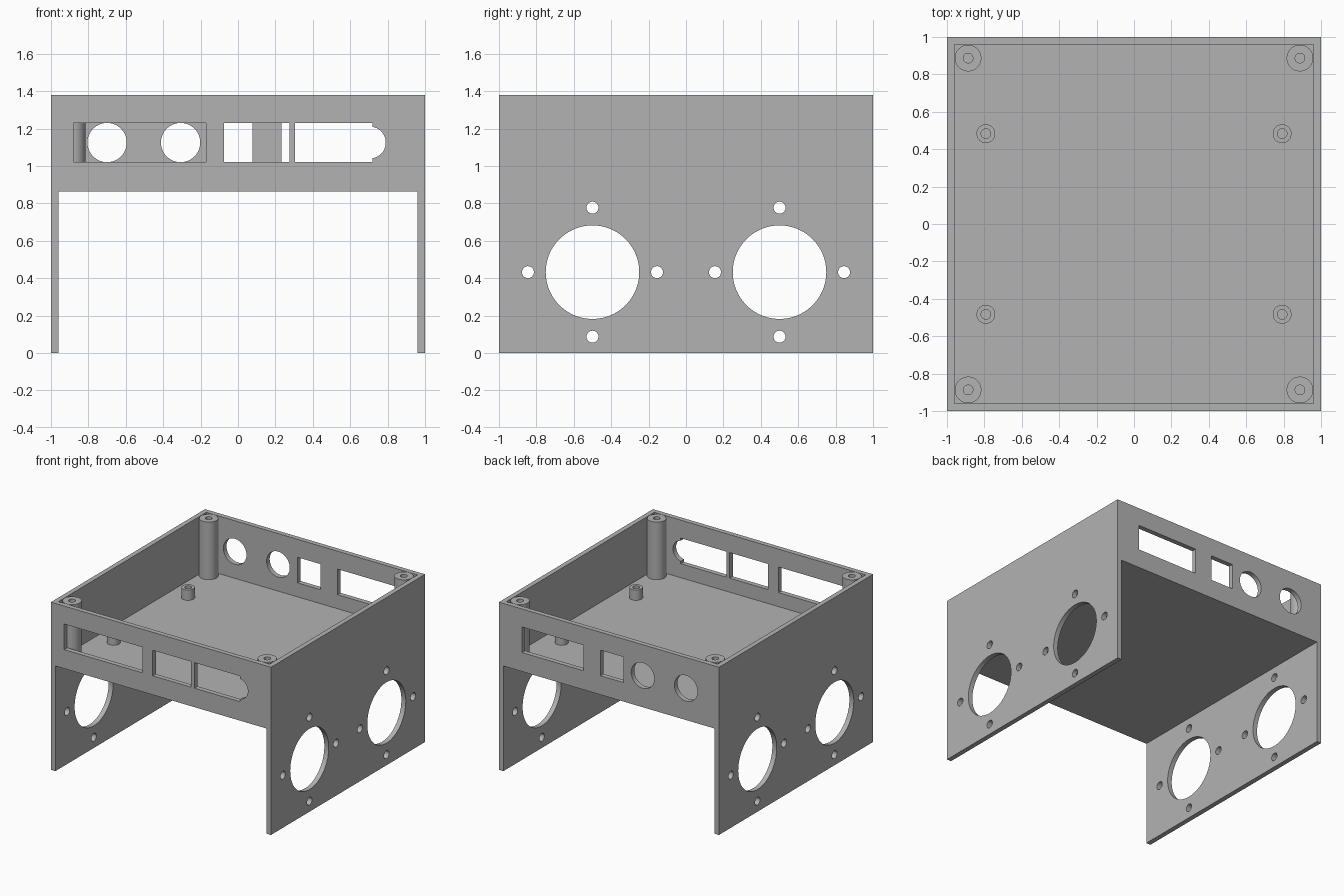
import bpy
from math import pi, radians, cos, sin

cube = bpy.data.objects.get("Cube")
if cube:
    bpy.data.objects.remove(cube, do_unlink=True)

GREY = (0.45, 0.45, 0.45, 1)
mat = bpy.data.materials.new("plain grey")
mat.use_nodes = True
mat.diffuse_color = GREY
mat.node_tree.nodes["Principled BSDF"].inputs["Base Color"].default_value = GREY

H, WALL = 1.378, 0.04
INNER = 1 - WALL
DECK_LOW, DECK_TOP = 0.864, 0.905
SLOT_LOW, SLOT_TOP = 1.02, 1.23
SLOT_MID = (SLOT_LOW + SLOT_TOP) / 2


def box(name, x0, x1, y0, y1, z0, z1):
    bpy.ops.mesh.primitive_cube_add(
        size=1, location=((x0 + x1) / 2, (y0 + y1) / 2, (z0 + z1) / 2))
    ob = bpy.context.object
    ob.name = name
    ob.scale = (x1 - x0, y1 - y0, z1 - z0)
    bpy.ops.object.transform_apply(location=False, rotation=False, scale=True)
    return ob


def rod(name, radius, length, center, axis="Z", sides=64):
    turn = {"X": (0, pi / 2, 0), "Y": (pi / 2, 0, 0), "Z": (0, 0, 0)}[axis]
    bpy.ops.mesh.primitive_cylinder_add(
        vertices=sides, radius=radius, depth=length, location=center, rotation=turn)
    bpy.context.object.name = name
    return bpy.context.object


def cut(target, cutter):
    cutter.hide_render = True
    mod = target.modifiers.new("cut", "BOOLEAN")
    mod.operation = "DIFFERENCE"
    mod.solver = "EXACT"
    mod.object = cutter
    bpy.ops.object.select_all(action="DESELECT")
    bpy.context.view_layer.objects.active = target
    target.select_set(True)
    bpy.ops.object.modifier_apply(modifier=mod.name)
    bpy.data.objects.remove(cutter, do_unlink=True)


def finish(ob):
    ob.data.materials.clear()
    ob.data.materials.append(mat)
    bpy.ops.object.select_all(action="DESELECT")
    bpy.context.view_layer.objects.active = ob
    ob.select_set(True)
    bpy.ops.object.shade_smooth_by_angle(angle=radians(30))


# Housing: open tray above the deck, open tunnel below it
housing = box("housing", -1, 1, -1, 1, 0, H)
cut(housing, box("tray_cutter", -INNER, INNER, -INNER, INNER, DECK_TOP, H + 0.2))
cut(housing, box("tunnel_cutter", -INNER, INNER, -1.2, 1.2, -0.2, DECK_LOW))

# Fan openings with four screw holes each, through both side walls
FAN_Z = 0.432
for y in (-0.5, 0.5):
    cut(housing, rod("fan_cutter", 0.25, 2.4, (0, y, FAN_Z), "X", 96))
    for k in range(4):
        a = k * pi / 2
        spot = (0, y + 0.345 * cos(a), FAN_Z + 0.345 * sin(a))
        cut(housing, rod("screw_cutter", 0.032, 2.4, spot, "X", 32))

# Rectangular connector slots: side of the box, then x range
for side, x0, x1 in ((-1, -0.88, -0.17), (-1, -0.075, 0.275), (-1, 0.305, 0.72),
                     (1, -0.13, 0.077), (1, 0.232, 0.79)):
    cut(housing, box("slot_cutter", x0, x1, side - 0.1, side + 0.1, SLOT_LOW, SLOT_TOP))

# Round connector holes, the front one rounding off the end of a slot
for side, x, r in ((-1, 0.705, 0.085), (1, -0.70, 0.105), (1, -0.307, 0.105)):
    cut(housing, rod("round_cutter", r, 0.2, (x, side, SLOT_MID), "Y"))
finish(housing)


# Hollow posts: tall ones in the corners, short standoffs on the deck
def post(name, x, y, radius, top):
    low = DECK_TOP - 0.01
    ob = rod(name, radius, top - low, (x, y, (top + low) / 2))
    cut(ob, rod("bore_cutter", 0.026, top - DECK_TOP, (x, y, (top + DECK_TOP) / 2 + 0.005), "Z", 32))
    finish(ob)


for sx, across in ((-1, "right"), (1, "left")):
    for sy, along in ((-1, "front"), (1, "back")):
        post(f"corner_post_{along}_{across}", sx * 0.887, sy * 0.887, 0.071, H)
        post(f"standoff_{along}_{across}", sx * 0.792, sy * 0.483, 0.05, 0.99)
